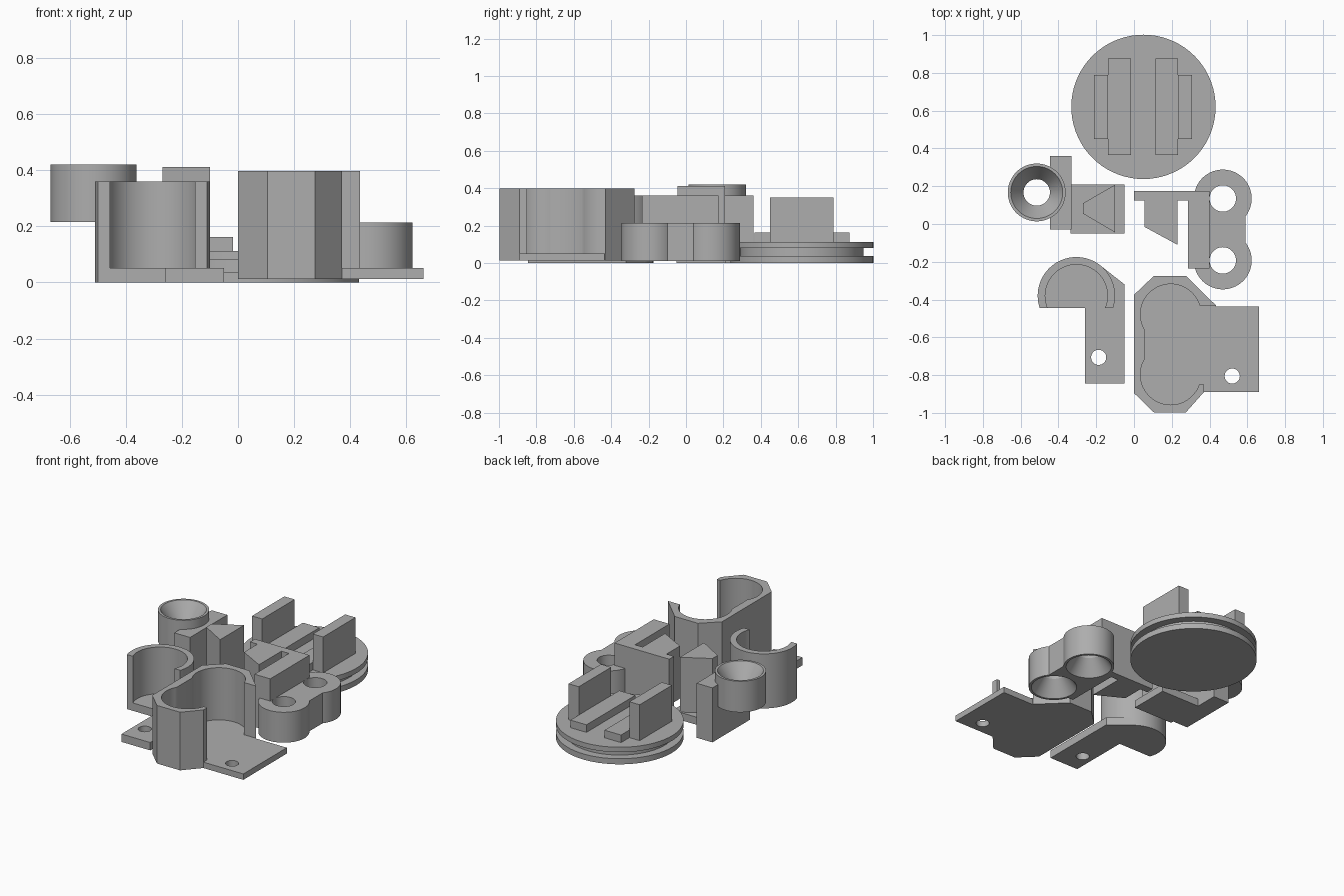
import bpy, bmesh, math
from mathutils import Matrix

if "Cube" in bpy.data.objects:
    bpy.data.objects.remove(bpy.data.objects["Cube"], do_unlink=True)

grey = bpy.data.materials.new("plain grey")
grey.use_nodes = True
colour = (0.42, 0.42, 0.42, 1)
grey.diffuse_color = colour
grey.node_tree.nodes["Principled BSDF"].inputs["Base Color"].default_value = colour


def finish(name, bm):
    bmesh.ops.recalc_face_normals(bm, faces=bm.faces)
    mesh = bpy.data.meshes.new(name)
    bm.to_mesh(mesh)
    bm.free()
    mesh.materials.append(grey)
    obj = bpy.data.objects.new(name, mesh)
    bpy.context.collection.objects.link(obj)
    return obj


def prism(name, points, z0, z1):
    """Extrude a flat outline from z0 to z1."""
    bm = bmesh.new()
    face = bm.faces.new([bm.verts.new((x, y, z0)) for x, y in points])
    new = bmesh.ops.extrude_face_region(bm, geom=[face])["geom"]
    bmesh.ops.translate(bm, vec=(0, 0, z1 - z0),
                        verts=[v for v in new if isinstance(v, bmesh.types.BMVert)])
    return finish(name, bm)


def box(name, x0, x1, y0, y1, z0, z1):
    return prism(name, [(x0, y0), (x1, y0), (x1, y1), (x0, y1)], z0, z1)


def cylinder(name, centre, r, z0, z1, top_r=None):
    """Cylinder, or a cone when top_r is given."""
    bm = bmesh.new()
    bmesh.ops.create_cone(bm, cap_ends=True, segments=72, radius1=r,
                          radius2=r if top_r is None else top_r, depth=z1 - z0,
                          matrix=Matrix.Translation((*centre, (z0 + z1) / 2)))
    return finish(name, bm)


def combine(obj, others, operation):
    """Apply boolean operations and discard the helper solids."""
    bpy.context.view_layer.objects.active = obj
    for other in others:
        mod = obj.modifiers.new("boolean", "BOOLEAN")
        mod.operation, mod.solver, mod.object = operation, "EXACT", other
        bpy.ops.object.modifier_apply(modifier=mod.name)
        bpy.data.objects.remove(other, do_unlink=True)
    return obj


def cut(obj, *others):
    return combine(obj, others, "DIFFERENCE")


def join(obj, *others):
    return combine(obj, others, "UNION")


# Grooved turntable disc with paired low rails and tall walls
disc = (0.05, 0.62)
cylinder("disc_lower", disc, 0.382, 0, 0.037)
cylinder("disc_groove", disc, 0.33, 0.037, 0.08)
cylinder("disc_upper", disc, 0.382, 0.08, 0.113)
for side, rail, wall in (("right", (-0.138, -0.017), (-0.213, -0.138)),
                         ("left", (0.115, 0.232), (0.232, 0.307))):
    box(side + "_rail", *rail, 0.365, 0.875, 0.11, 0.163)
    box(side + "_wall", *wall, 0.45, 0.788, 0.11, 0.35)

# Funnel ring on its upright bracket
ring = (-0.515, 0.167)
funnel = cylinder("funnel_ring", ring, 0.153, 0.215, 0.42)
bracket = join(box("bracket_upright", -0.445, -0.33, -0.03, 0.36, 0, 0.36), funnel)
bracket.name = "funnel_bracket"
cut(bracket,
    cylinder("bore", ring, 0.07, 0.2, 0.45),
    cylinder("flare", ring, 0.07, 0.32, 0.4205, 0.138))
box("bracket_foot", -0.335, -0.05, -0.05, 0.21, 0, 0.05)
prism("dovetail_wedge",
      [(-0.27, 0.055), (-0.1, -0.045), (-0.1, 0.208), (-0.27, 0.11)], 0.05, 0.412)

# Slotted block with a slanted tongue
prism("slotted_block",
      [(0, 0.175), (0.4, 0.175), (0.4, -0.235), (0.285, -0.235), (0.285, 0.125),
       (0.23, 0.125), (0.23, -0.11), (0.055, -0.015), (0.055, 0.125), (0, 0.125)],
      0.012, 0.36)

# Twin bolt clamp, countersunk underneath
bolts = [(0.47, 0.135), (0.47, -0.193)]
low, high = 0.012, 0.213
clamp = box("twin_bolt_clamp", 0.35, 0.59, -0.193, 0.135, low, high)
join(clamp, *[cylinder("boss", c, 0.153, low, high) for c in bolts])
for c in bolts:
    cut(clamp, cylinder("bore", c, 0.07, -0.05, 0.3),
        cylinder("flare", c, 0.138, low - 0.0005, 0.112, 0.07))
# keep the clamp bosses open where the block passes beside them
cut(bpy.data.objects["slotted_block"],
    *[cylinder("clearance", c, 0.14, -0.05, 0.2) for c in bolts])

# Single round cradle with a screw tab
hub = (-0.305, -0.38)
floor = 0.052
cradle = cylinder("round_cradle", hub, 0.205, 0, 0.36)
cut(cradle, cylinder("cavity", hub, 0.165, floor, 0.5),
    box("opening", -0.6, 0, -0.7, -0.445, -0.1, 0.5))
tab = prism("round_cradle_tab",
            [(-0.26, -0.845), (-0.05, -0.845), (-0.05, -0.32),
             (-0.18, -0.218), (-0.26, -0.3)], 0, floor)
cut(tab, cylinder("screw_hole", (-0.187, -0.706), 0.04, -0.1, 0.2))

# Double cradle with chamfered walls and a screw tab
base = 0.013
double = prism("double_cradle",
               [(0, -0.375), (0.105, -0.275), (0.275, -0.275), (0.435, -0.432),
                (0.435, -0.89), (0.37, -0.89), (0.275, -0.997), (0.105, -0.997),
                (0, -0.895)], base, 0.397)
cut(double,
    cylinder("upper_cavity", (0.194, -0.478), 0.16, floor, 0.5),
    cylinder("lower_cavity", (0.194, -0.797), 0.16, floor, 0.5),
    box("middle_cavity", 0.055, 0.36, -0.797, -0.478, floor, 0.5),
    box("front_opening", 0.345, 0.7, -0.85, -0.432, floor, 0.5),
    box("lip_opening", 0.37, 0.7, -0.95, -0.6, floor, 0.5))
plate = box("double_cradle_tab", 0.37, 0.662, -0.89, -0.436, base, floor)
cut(plate, cylinder("screw_hole", (0.52, -0.805), 0.04, -0.1, 0.2))

# Smooth the round walls, keeping edges crisp
bpy.ops.object.select_all(action="DESELECT")
for obj in bpy.context.collection.objects:
    if obj.type == "MESH" and grey.name in obj.data.materials:
        obj.select_set(True)
        bpy.context.view_layer.objects.active = obj
bpy.ops.object.shade_smooth_by_angle(angle=math.radians(30))
